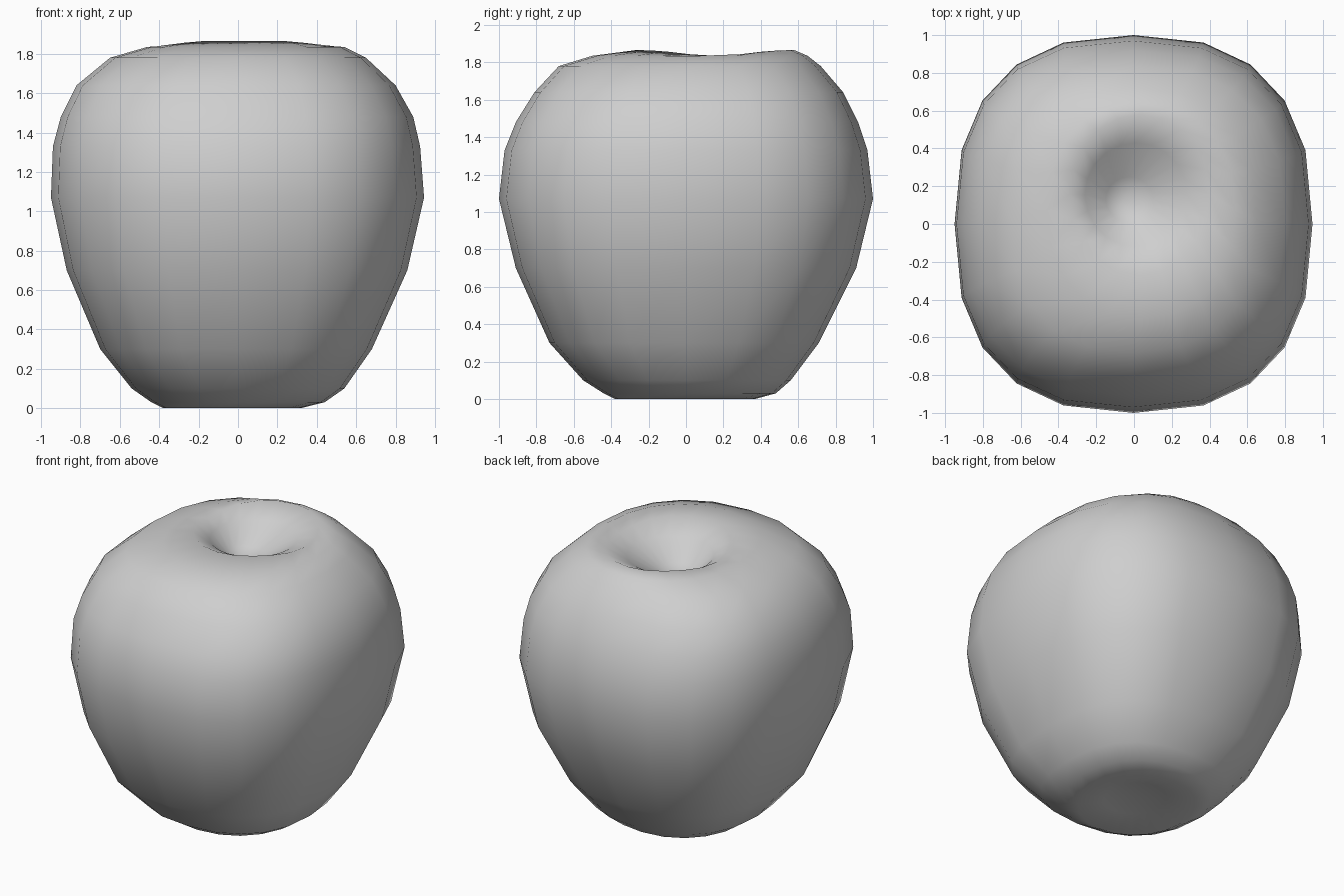
import bpy
import bmesh
from math import cos, sin, tau, copysign

cube = bpy.data.objects.get("Cube")
if cube:
    bpy.data.objects.remove(cube, do_unlink=True)

SIDES = 20

skin = bpy.data.materials.new("plain grey")
skin.use_nodes = True
skin.diffuse_color = (0.62, 0.62, 0.62, 1)
skin.node_tree.nodes["Principled BSDF"].inputs["Base Color"].default_value = (0.62, 0.62, 0.62, 1)

# Cross-sections from the base up and into the top hollow:
# height, x min, x max, y min, y max, squareness
SECTIONS = [
    (0.04, -0.20, 0.18, -0.20, 0.20, 2.0),
    (0.00, -0.38, 0.32, -0.38, 0.37, 2.1),
    (0.03, -0.44, 0.44, -0.44, 0.48, 2.2),
    (0.10, -0.54, 0.54, -0.55, 0.56, 2.4),
    (0.30, -0.70, 0.68, -0.73, 0.71, 2.6),
    (0.70, -0.87, 0.86, -0.91, 0.91, 2.6),
    (1.07, -0.95, 0.945, -1.0, 1.0, 2.5),
    (1.33, -0.94, 0.925, -0.97, 0.97, 2.5),
    (1.48, -0.90, 0.89, -0.91, 0.92, 2.5),
    (1.64, -0.82, 0.80, -0.81, 0.84, 2.5),
    (1.78, -0.65, 0.65, -0.68, 0.72, 2.4),
    (1.835, -0.46, 0.54, -0.50, 0.65, 2.2),
    (1.865, -0.34, 0.40, -0.27, 0.58, 2.0),
    (1.79, -0.26, 0.28, -0.12, 0.43, 2.0),
    (1.68, -0.15, 0.10, 0.01, 0.25, 2.0),
]


def rounded(value, power):
    return copysign(abs(value) ** (2 / power), value)


def add_ring(bm, z, x0, x1, y0, y1, power):
    ring = []
    for i in range(SIDES):
        a = tau * i / SIDES
        x = (x0 + x1) / 2 + (x1 - x0) / 2 * rounded(cos(a), power)
        y = (y0 + y1) / 2 + (y1 - y0) / 2 * rounded(sin(a), power)
        # The rim dips slightly at the two sides
        dip = 0.03 * cos(a) ** 6 if z > 1.84 else 0
        ring.append(bm.verts.new((x, y, z - dip)))
    return ring


# Fruit body
bm = bmesh.new()
rings = [add_ring(bm, *section) for section in SECTIONS]
for lower, upper in zip(rings, rings[1:]):
    for i in range(SIDES):
        j = (i + 1) % SIDES
        bm.faces.new((lower[i], lower[j], upper[j], upper[i]))

# Close the base and the bottom of the hollow
base = bm.verts.new((0, 0, 0.05))
pit = bm.verts.new((-0.05, 0.13, 1.63))
for i in range(SIDES):
    j = (i + 1) % SIDES
    bm.faces.new((rings[0][j], rings[0][i], base))
    bm.faces.new((rings[-1][i], rings[-1][j], pit))

for face in bm.faces:
    face.smooth = True
bmesh.ops.recalc_face_normals(bm, faces=bm.faces)

mesh = bpy.data.meshes.new("apple_body")
bm.to_mesh(mesh)
bm.free()
mesh.materials.append(skin)
body = bpy.data.objects.new("apple_body", mesh)
bpy.context.collection.objects.link(body)
